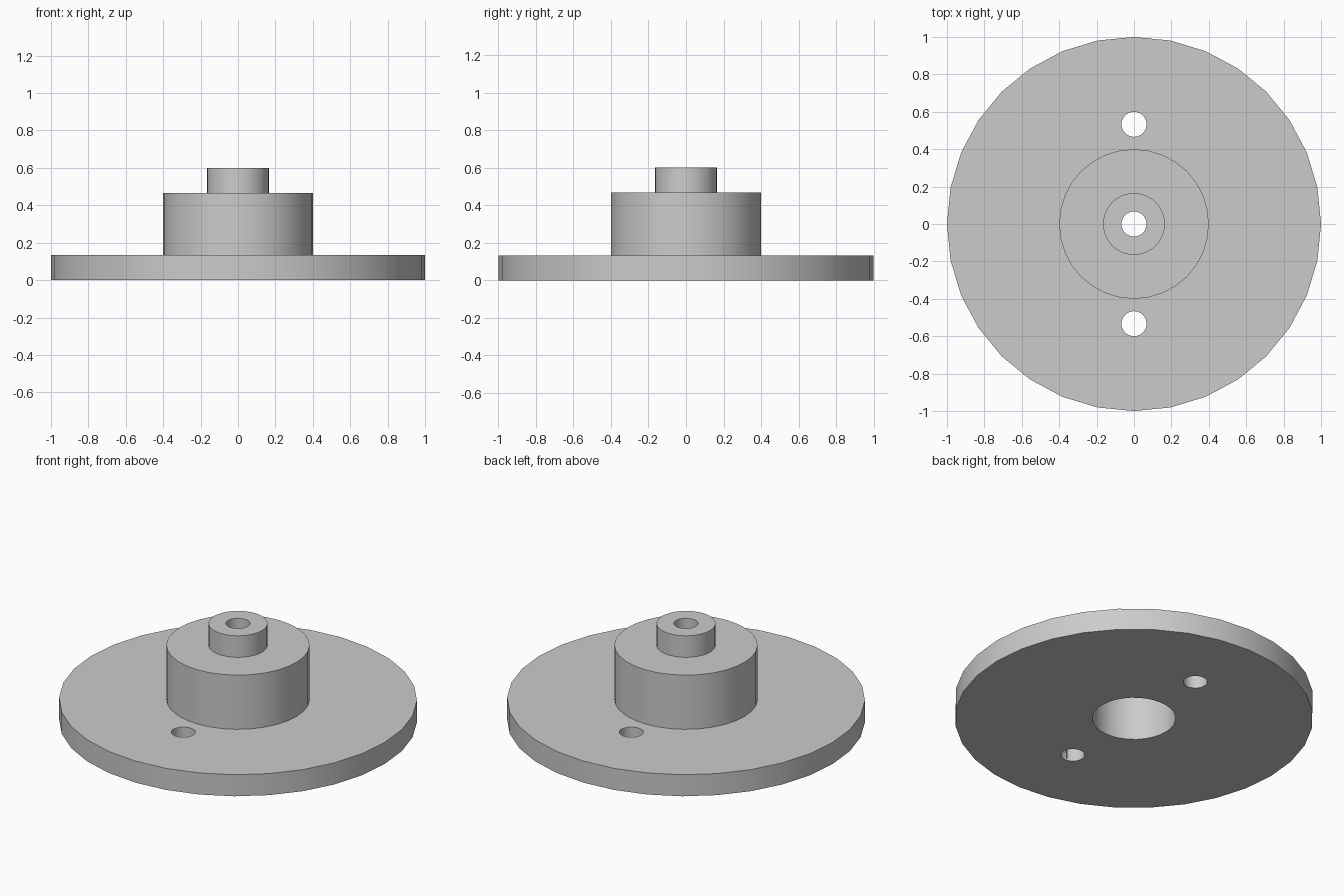
import bpy
import bmesh
import math

cube = bpy.data.objects.get("Cube")
if cube:
    bpy.data.objects.remove(cube, do_unlink=True)

grey = bpy.data.materials.new("plain grey")
grey.use_nodes = True
colour = (0.6, 0.6, 0.6, 1)
grey.diffuse_color = colour
grey.node_tree.nodes["Principled BSDF"].inputs["Base Color"].default_value = colour

SEGMENTS = 32
FLANGE_TOP, HUB_TOP, BOSS_TOP = 0.133, 0.467, 0.6
ROOF = 0.067       # thickness of the hub and boss roofs
HOLE = 0.067       # radius of the small holes
BORE = 0.233       # radius of the hub bore
BOSS_BORE = 0.1    # radius of the cavity under the boss roof


def lathe(name, profile):
    """Turn a closed (radius, height) outline around the z axis."""
    bm = bmesh.new()
    rings = []
    for i in range(SEGMENTS):
        a = math.tau * i / SEGMENTS
        rings.append([bm.verts.new((r * math.cos(a), r * math.sin(a), z))
                      for r, z in profile])
    n = len(profile)
    for i, ring in enumerate(rings):
        after = rings[(i + 1) % SEGMENTS]
        for j in range(n):
            k = (j + 1) % n
            bm.faces.new((ring[j], after[j], after[k], ring[k]))
    bmesh.ops.recalc_face_normals(bm, faces=bm.faces)
    mesh = bpy.data.meshes.new(name)
    bm.to_mesh(mesh)
    bm.free()
    mesh.materials.append(grey)
    obj = bpy.data.objects.new(name, mesh)
    bpy.context.collection.objects.link(obj)
    return obj


def smooth(obj):
    bpy.ops.object.select_all(action="DESELECT")
    obj.select_set(True)
    bpy.context.view_layer.objects.active = obj
    bpy.ops.object.shade_smooth_by_angle(angle=math.radians(30))


# Wide round flange with the bore through it
flange = lathe("flange", [(1, 0), (1, FLANGE_TOP), (BORE, FLANGE_TOP), (BORE, 0)])

# Two bolt holes, in front of and behind the hub
cutters = []
for side in (-1, 1):
    bpy.ops.mesh.primitive_cylinder_add(vertices=SEGMENTS, radius=HOLE, depth=0.5,
                                        location=(0, side * 0.533, 0))
    cutter = bpy.context.object
    cutter.name = "bolt_hole_cutter"
    cutter.data.materials.append(grey)
    cutter.hide_render = True
    cutters.append(cutter)
    cut = flange.modifiers.new("bolt hole", "BOOLEAN")
    cut.operation = "DIFFERENCE"
    cut.solver = "EXACT"
    cut.object = cutter
bpy.context.view_layer.objects.active = flange
for cut in list(flange.modifiers):
    bpy.ops.object.modifier_apply(modifier=cut.name)
for cutter in cutters:
    bpy.data.objects.remove(cutter, do_unlink=True)

# Hollow hub with a thin roof
hub = lathe("hub", [(0.4, FLANGE_TOP), (0.4, HUB_TOP), (BOSS_BORE, HUB_TOP),
                    (BOSS_BORE, HUB_TOP - ROOF), (BORE, HUB_TOP - ROOF),
                    (BORE, FLANGE_TOP)])

# Small hollow boss with a shaft hole through its roof
boss = lathe("boss", [(0.165, HUB_TOP), (0.165, BOSS_TOP), (HOLE, BOSS_TOP),
                      (HOLE, BOSS_TOP - ROOF), (BOSS_BORE, BOSS_TOP - ROOF),
                      (BOSS_BORE, HUB_TOP)])

for part in (flange, hub, boss):
    smooth(part)
